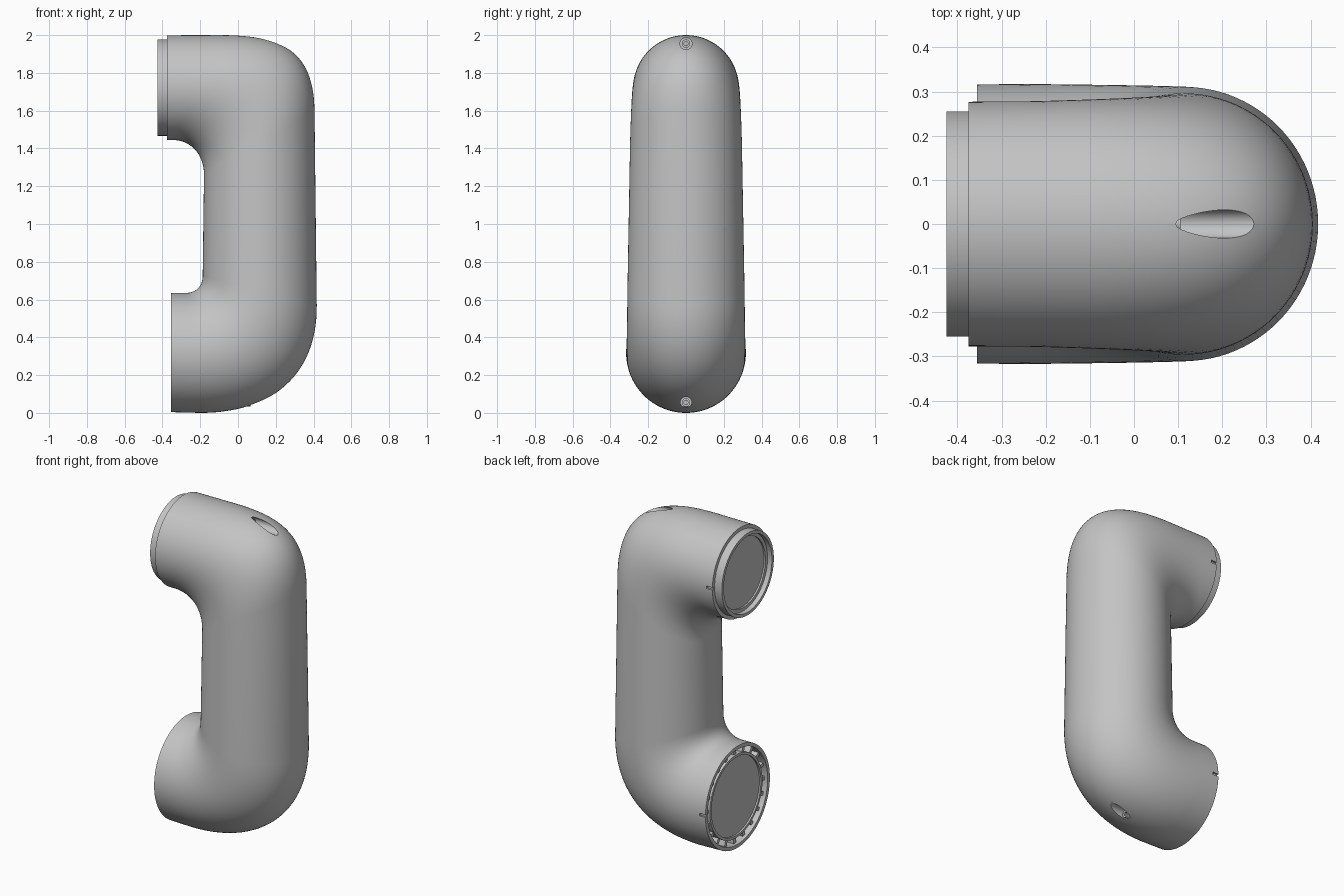
import bpy, bmesh, math
from mathutils import Vector, Matrix

if "Cube" in bpy.data.objects:
    bpy.data.objects.remove(bpy.data.objects["Cube"], do_unlink=True)

SEG = 96
UP_Z, LOW_Z = 1.722, 0.32      # heights of the two joint axes


def material(name, rgb):
    m = bpy.data.materials.new(name)
    m.use_nodes = True
    m.diffuse_color = (*rgb, 1)
    m.node_tree.nodes["Principled BSDF"].inputs["Base Color"].default_value = (*rgb, 1)
    return m


GREY = material("cast grey", (0.55, 0.55, 0.55))


def finish(name, bm):
    bmesh.ops.recalc_face_normals(bm, faces=bm.faces)
    mesh = bpy.data.meshes.new(name)
    bm.to_mesh(mesh)
    bm.free()
    mesh.materials.append(GREY)
    ob = bpy.data.objects.new(name, mesh)
    bpy.context.collection.objects.link(ob)
    return ob


def smooth(ob):
    bpy.ops.object.select_all(action='DESELECT')
    ob.select_set(True)
    bpy.context.view_layer.objects.active = ob
    bpy.ops.object.shade_smooth_by_angle(angle=math.radians(32))


def skin(name, rings):
    """Bridge closed rings of points and cap both ends."""
    bm = bmesh.new()
    loops = [[bm.verts.new(p) for p in ring] for ring in rings]
    for a, b in zip(loops, loops[1:]):
        n = len(a)
        for i in range(n):
            bm.faces.new((a[i], a[(i + 1) % n], b[(i + 1) % n], b[i]))
    bm.faces.new(loops[0])
    bm.faces.new(loops[-1])
    return finish(name, bm)


def section(inner, outer, w):
    """Ellipse spanning an inner and outer point of the side outline."""
    a, b = (Vector((p[0], 0, p[1])) for p in (inner, outer))
    mid, half = (a + b) / 2, (b - a) / 2
    angles = [math.tau * i / SEG for i in range(SEG)]
    return [mid + half * math.cos(t) + Vector((0, w * math.sin(t), 0)) for t in angles]


def circle(x, r, z):
    """Round section whose inner side faces the middle of the model."""
    s = r if z > 1 else -r
    return section((x, z - s), (x, z + s), r)


def bezier(pts, t):
    a, b, c, d = (Vector(p) for p in pts)
    u = 1 - t
    return a * u**3 + b * 3 * u * u * t + c * 3 * u * t * t + d * t**3


def elbow(inner, outer, w0, w1, steps=28):
    return [section(bezier(inner, i / steps), bezier(outer, i / steps),
                    w0 + (w1 - w0) * i / steps) for i in range(steps + 1)]


def cylinder_x(name, x0, x1, r, z, sides=32):
    bm = bmesh.new()
    move = Matrix.Translation(((x0 + x1) / 2, 0, z)) @ Matrix.Rotation(math.pi / 2, 4, 'Y')
    bmesh.ops.create_cone(bm, cap_ends=True, segments=sides, radius1=r, radius2=r,
                          depth=abs(x1 - x0), matrix=move)
    return finish(name, bm)


def box(name, centre, size, turn=Matrix()):
    bm = bmesh.new()
    bmesh.ops.create_cube(bm, size=1, matrix=turn @ Matrix.Translation(centre)
                          @ Matrix.Diagonal((*size, 1)))
    return finish(name, bm)


def cut(target, cutter):
    mod = target.modifiers.new("cut", 'BOOLEAN')
    mod.operation, mod.solver, mod.object = 'DIFFERENCE', 'EXACT', cutter
    bpy.context.view_layer.objects.active = target
    bpy.ops.object.modifier_apply(modifier=mod.name)
    bpy.data.objects.remove(cutter, do_unlink=True)


# Curved housing: upper end, upper elbow, lower elbow, lower end with a recess
upper = elbow([(-0.35, 1.445), (-0.25, 1.445), (-0.18, 1.37), (-0.18, 1.26)],
              [(-0.1, 2.0), (0.22, 2.0), (0.4, 1.93), (0.405, 1.6)], 0.278, 0.296)
lower = elbow([(-0.187, 0.73), (-0.187, 0.67), (-0.22, 0.635), (-0.28, 0.635)],
              [(0.417, 0.57), (0.42, 0.2), (0.18, 0.0), (-0.2, 0.0)], 0.31, 0.317)
ends = [circle(-0.355, 0.316, LOW_Z), circle(-0.355, 0.294, LOW_Z), circle(-0.29, 0.294, LOW_Z)]
housing = skin("housing", [circle(-0.375, 0.277, UP_Z)] + upper + lower + ends)

# Screw holes on the outer bends and small slots beside the openings
cut(housing, cylinder_x("hole_cutter", 0.08, 0.6, 0.032, 1.955))
cut(housing, cylinder_x("hole_cutter", 0.04, 0.6, 0.03, 0.055))
cut(housing, box("slot_cutter", (-0.37, 0.28, UP_Z), (0.07, 0.03, 0.016)))
cut(housing, box("slot_cutter", (-0.35, 0.32, LOW_Z), (0.07, 0.03, 0.016)))
smooth(housing)

# Screws sunk in the holes
for name, x, z in (("upper_screw", 0.08, 1.955), ("lower_screw", 0.04, 0.055)):
    screw = cylinder_x(name, x - 0.01, x + 0.025, 0.022, z)
    cut(screw, cylinder_x("socket_cutter", x + 0.012, x + 0.05, 0.012, z, 6))
    smooth(screw)


def turned(name, profile, z):
    smooth(skin(name, [circle(x, r, z) for x, r in profile]))


# Upper collar with a recessed end plate
turned("upper_collar", [(-0.36, 0.255), (-0.425, 0.255), (-0.425, 0.236),
                        (-0.395, 0.236), (-0.395, 0.215), (-0.385, 0.215)], UP_Z)

# Lower bearing ring with a recessed end plate
turned("lower_ring", [(-0.28, 0.258), (-0.345, 0.258), (-0.345, 0.242),
                      (-0.335, 0.242)], LOW_Z)

# Locking teeth around the lower ring
TEETH = 20
for i in range(TEETH):
    turn = Matrix.Translation((0, 0, LOW_Z)) @ Matrix.Rotation(math.tau * i / TEETH, 4, 'X')
    box(f"tooth_{i + 1}", (-0.312, 0, 0.275), (0.046, 0.022, 0.042), turn)
